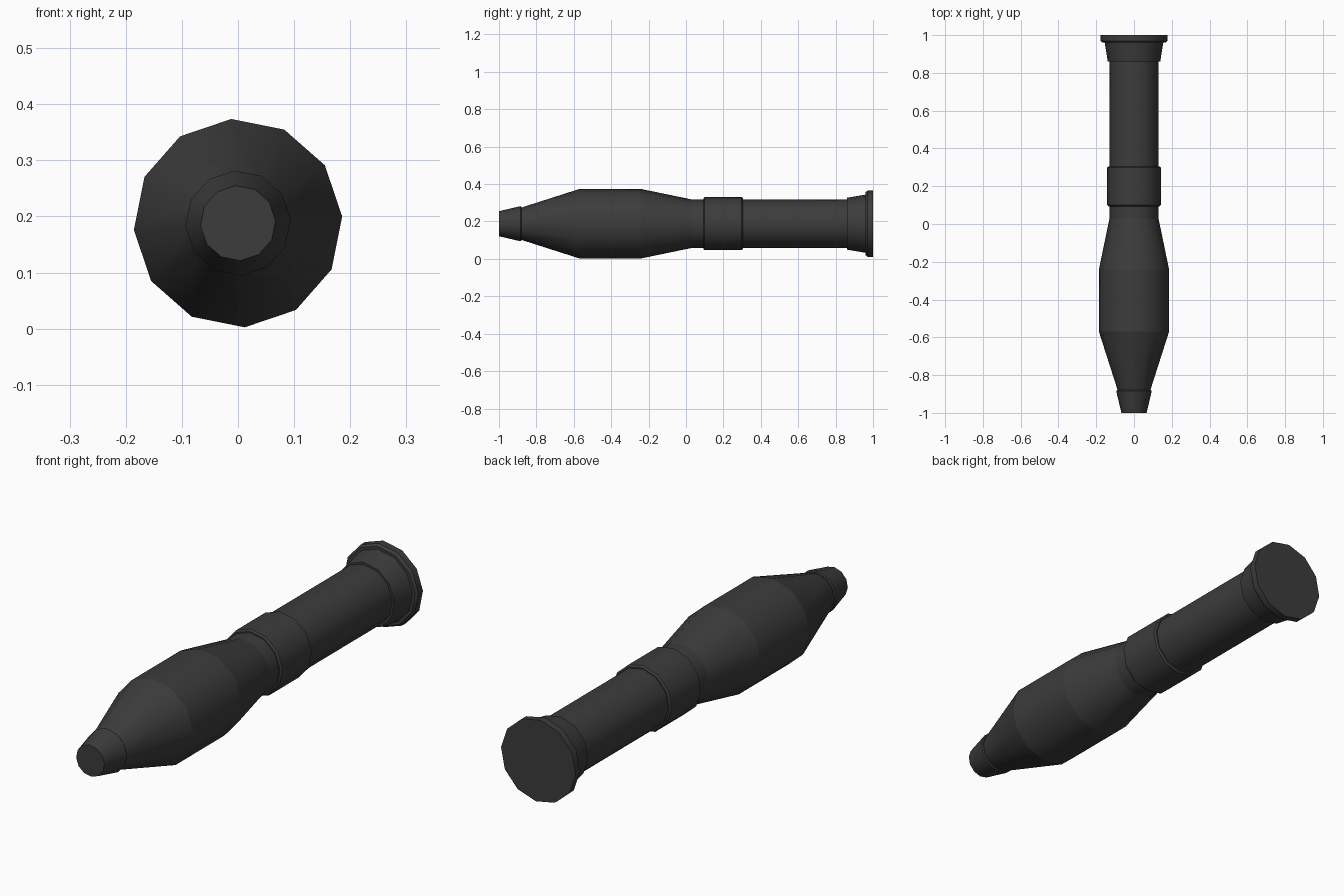
import bpy, bmesh, math

if "Cube" in bpy.data.objects:
    bpy.data.objects.remove(bpy.data.objects["Cube"])

SIDES, TURN, AXIS_Z = 12, math.radians(3.7), 0.188

metal = bpy.data.materials.new("dark_grey_metal")
metal.diffuse_color = (0.045, 0.045, 0.045, 1)
metal.use_nodes = True
metal.node_tree.nodes["Principled BSDF"].inputs["Base Color"].default_value = metal.diffuse_color


def lathe(name, profile):
    """Turn (y, radius) points round the long axis and cap both ends."""
    bm = bmesh.new()
    rings = []
    for y, r in profile:
        ring = []
        for i in range(SIDES):
            a = TURN + 2 * math.pi * i / SIDES
            ring.append(bm.verts.new((r * math.cos(a), y, AXIS_Z + r * math.sin(a))))
        rings.append(ring)
    for a, b in zip(rings, rings[1:]):
        for i in range(SIDES):
            j = (i + 1) % SIDES
            bm.faces.new((a[i], a[j], b[j], b[i])).smooth = True
    bm.faces.new(rings[0])
    bm.faces.new(rings[-1])
    bmesh.ops.recalc_face_normals(bm, faces=bm.faces)
    # smooth round the body, crisp at each ring
    for e in bm.edges:
        if abs(e.verts[0].co.y - e.verts[1].co.y) < 1e-6:
            e.smooth = False
    mesh = bpy.data.meshes.new(name)
    bm.to_mesh(mesh)
    bm.free()
    mesh.materials.append(metal)
    obj = bpy.data.objects.new(name, mesh)
    bpy.context.collection.objects.link(obj)


# front parts
lathe("nose_cap", [(-1, 0.067), (-0.885, 0.094), (-0.88, 0.09)])
lathe("main_body", [(-0.882, 0.086), (-0.57, 0.186), (-0.24, 0.186), (0.03, 0.130), (0.12, 0.130)])

# rear parts
lathe("collar", [(0.093, 0.135), (0.10, 0.142), (0.298, 0.142), (0.305, 0.135)])
lathe("rear_tube", [(0.28, 0.130), (0.88, 0.130)])
lathe("tail_flare", [(0.86, 0.139), (0.962, 0.156)])
lathe("end_flange", [(0.96, 0.168), (0.97, 0.177), (1, 0.177)])
